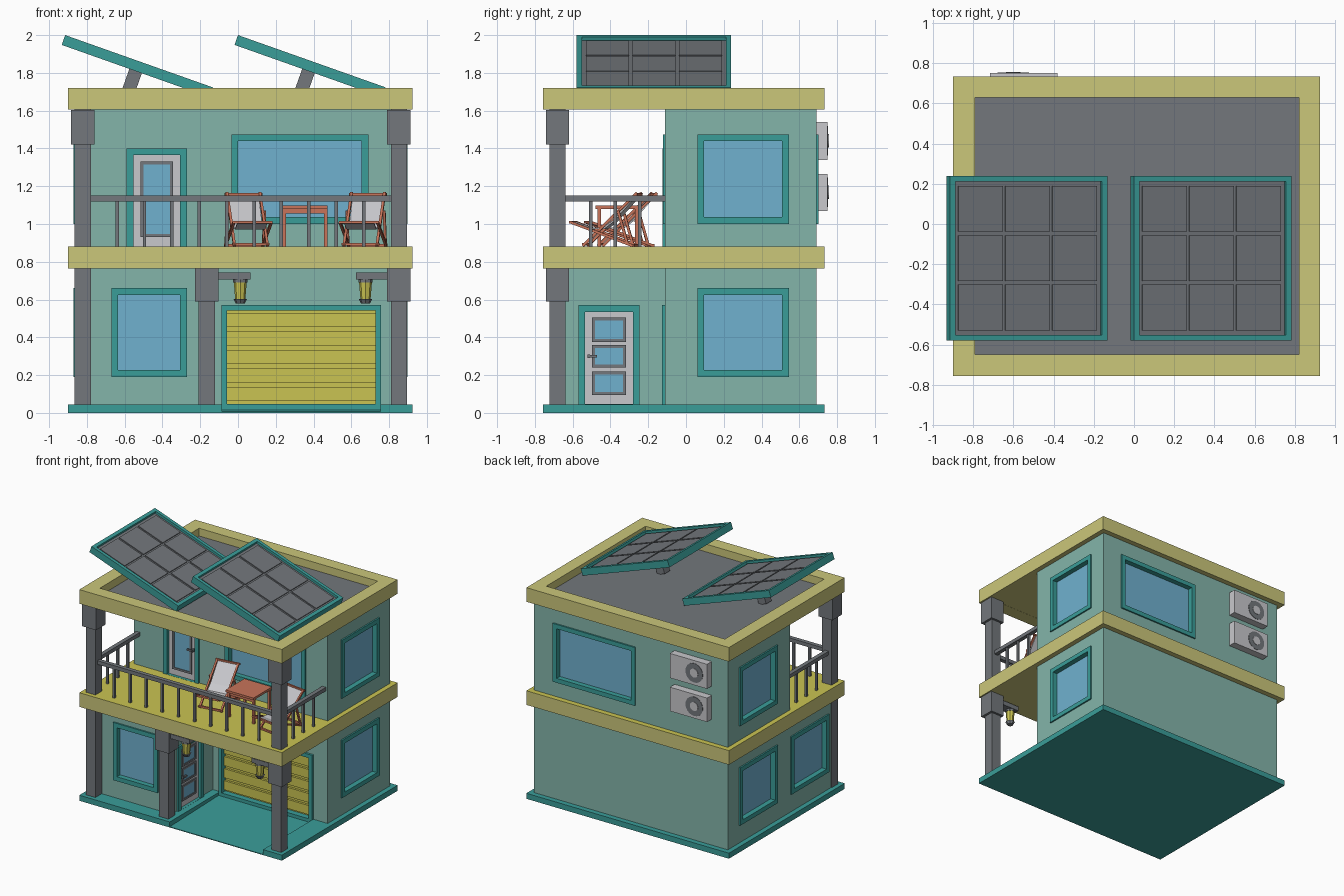
import bpy, bmesh, math
from mathutils import Matrix, Vector

if "Cube" in bpy.data.objects:
    bpy.data.objects.remove(bpy.data.objects["Cube"])


def mat(name, r, g, b):
    m = bpy.data.materials.new(name)
    lin = [(c / 255 / 12.92) if c < 11 else ((c / 255 + 0.055) / 1.055) ** 2.4 for c in (r, g, b)]
    m.diffuse_color = (*lin, 1)
    m.use_nodes = True
    m.node_tree.nodes["Principled BSDF"].inputs["Base Color"].default_value = m.diffuse_color
    return m


TEAL = mat("teal trim", 58, 157, 153)
WALL = mat("pale green wall", 132, 181, 170)
CREAM = mat("pale yellow slab", 203, 199, 122)
YELLOW = mat("strong yellow", 202, 196, 82)
GREY = mat("dark grey", 115, 119, 124)
LIGHT = mat("light grey", 200, 200, 204)
GLASS = mat("blue glass", 112, 177, 207)
BROWN = mat("red brown wood", 200, 116, 90)
I = Matrix.Identity(4)


def make(name, bm, mats, M=I):
    bmesh.ops.transform(bm, matrix=M, verts=bm.verts)
    bmesh.ops.recalc_face_normals(bm, faces=bm.faces)
    me = bpy.data.meshes.new(name)
    bm.to_mesh(me)
    bm.free()
    for m in mats if isinstance(mats, list) else [mats]:
        me.materials.append(m)
    ob = bpy.data.objects.new(name, me)
    bpy.context.collection.objects.link(ob)
    return ob


def add_box(bm, u, v, w, M=I):
    c = Vector(((u[0] + u[1]) / 2, (v[0] + v[1]) / 2, (w[0] + w[1]) / 2))
    S = Matrix.Diagonal((u[1] - u[0], v[1] - v[0], w[1] - w[0], 1))
    bmesh.ops.create_cube(bm, size=1, matrix=M @ Matrix.Translation(c) @ S)


def box(name, u, v, w, m, M=I):
    return boxes(name, [(u, v, w)], m, M)


def boxes(name, items, m, M=I):
    bm = bmesh.new()
    for it in items:
        add_box(bm, *it)
    return make(name, bm, m, M)


def prism(name, pts, w, m, M=I):
    bm = bmesh.new()
    f = bm.faces.new([bm.verts.new((a, b, w[0])) for a, b in pts])
    r = bmesh.ops.extrude_face_region(bm, geom=[f])
    vs = [e for e in r["geom"] if isinstance(e, bmesh.types.BMVert)]
    bmesh.ops.translate(bm, verts=vs, vec=(0, 0, w[1] - w[0]))
    return make(name, bm, m, M)


def ring(name, u, v, w, t, m, M=I):
    """Rectangular frame of border width t (number or per-axis pair sets)."""
    l, r, b, tp = t if isinstance(t, tuple) else (t,) * 4
    bm = bmesh.new()
    outer = [(u[0], v[0]), (u[1], v[0]), (u[1], v[1]), (u[0], v[1])]
    inner = [(u[0] + l, v[0] + b), (u[1] - r, v[0] + b), (u[1] - r, v[1] - tp), (u[0] + l, v[1] - tp)]
    loops = [[bm.verts.new((*p, z)) for p in q] for q, z in
             ((outer, w[0]), (outer, w[1]), (inner, w[1]), (inner, w[0]))]
    for k in range(4):
        a, c = loops[k], loops[(k + 1) % 4]
        for i in range(4):
            j = (i + 1) % 4
            bm.faces.new((a[i], a[j], c[j], c[i]))
    return make(name, bm, m, M)


def cone(name, r0, r1, z0, z1, n, m, M=I):
    bm = bmesh.new()
    bmesh.ops.create_cone(bm, cap_ends=True, segments=n, radius1=r0, radius2=r1, depth=z1 - z0,
                          matrix=Matrix.Translation((0, 0, (z0 + z1) / 2)))
    return make(name, bm, m, M)


def face(side, d):
    """Wall frame: u to the right, v up, w outward; d = distance of the wall plane."""
    R = Matrix.Rotation(math.radians({"front": 0, "right": 90, "back": 180, "left": 270}[side]), 4, "Z")
    return R @ Matrix.Translation((0, -d, 0)) @ Matrix.Rotation(math.pi / 2, 4, "X")


def cut(ob, items):
    bm = bmesh.new()
    for M, u, v, w in items:
        add_box(bm, u, v, w, M)
    cut_with(ob, make("cutter", bm, WALL))


def cut_with(ob, c):
    c.hide_render = True
    md = ob.modifiers.new("cut", "BOOLEAN")
    md.operation, md.object, md.solver = "DIFFERENCE", c, "EXACT"
    bpy.context.view_layer.objects.active = ob
    bpy.ops.object.modifier_apply(modifier="cut")
    bpy.data.objects.remove(c)


X, Y = (-0.90, 0.925), (-0.757, 0.733)
FRONT, BLOCK, RIGHT, BACK, LEFT = face("front", 0.11), face("front", 0.64), face("right", 0.885), face("back", 0.69), face("left", 0.86)
SIDE = face("right", -0.15)

# base with sloped driveway
base = box("base", X, Y, (0, 0.045), TEAL)
cut_with(base, prism("ramp_cutter", [(-0.8, 0.005), (-0.09, 0.022), (-0.09, 0.1), (-0.8, 0.1)],
                     (-0.085, 0.755), TEAL, face("right", 0)))

# walls
lower = prism("lower_walls", [(-0.86, -0.64), (-0.15, -0.64), (-0.15, -0.11), (0.885, -0.11),
                              (0.885, 0.69), (-0.86, 0.69)], (0.04, 0.77), WALL)
upper = box("upper_walls", (-0.86, 0.885), (-0.11, 0.69), (0.875, 1.61), WALL)

# floor slab (strong yellow on top) and roof
slab = box("middle_slab", X, Y, (0.765, 0.88), [CREAM, YELLOW])
for p in slab.data.polygons:
    p.material_index = 1 if p.normal.z > 0.5 else 0
ring("roof_rim", X, Y, (1.605, 1.72), (0.11, 0.105, 0.107, 0.105), CREAM)
box("ceiling", (-0.8, 0.83), (-0.66, 0.64), (1.606, 1.645), CREAM)
box("roof_floor", (-0.8, 0.83), (-0.66, 0.64), (1.645, 1.657), GREY)

# windows
low, high = (0.19, 0.66), (1.0, 1.475)
openings = {lower: [], upper: []}
for n, M, u, v, w in (("front_lower", BLOCK, (-0.67, -0.27), low, lower),
                      ("front_upper", FRONT, (-0.035, 0.69), high, upper),
                      ("right_lower", RIGHT, (0.06, 0.545), low, lower),
                      ("right_upper", RIGHT, (0.06, 0.545), high, upper),
                      ("left_rear_lower", LEFT, (-0.545, -0.06), low, lower),
                      ("left_front_lower", LEFT, (0.115, 0.6), low, lower),
                      ("left_upper", LEFT, (-0.545, -0.06), high, upper),
                      ("back_upper", BACK, (-0.71, 0.03), high, upper)):
    ring(n + "_window_frame", u, v, (-0.045, 0.012), 0.036, TEAL, M)
    box(n + "_window_glass", (u[0] + 0.02, u[1] - 0.02), (v[0] + 0.02, v[1] - 0.02), (-0.042, -0.03), GLASS, M)
    openings[w].append((M, (u[0] + 0.01, u[1] - 0.01), (v[0] + 0.01, v[1] - 0.01), (-0.05, 0.05)))

# doors with panes and handles
for n, M, u, v, panes, hx, w in (
        ("entry_door", SIDE, (-0.57, -0.245), (0.01, 0.57), [(0.375, 0.505), (0.24, 0.36), (0.095, 0.22)], -0.515, lower),
        ("balcony_door", FRONT, (-0.59, -0.27), (0.845, 1.4), [(0.93, 1.33)], -0.325, upper)):
    ring(n + "_frame", u, v, (-0.045, 0.015), 0.036, TEAL, M)
    box(n + "_leaf", (u[0] + 0.02, u[1] - 0.02), (v[0] + 0.02, v[1] - 0.02), (-0.042, -0.01), LIGHT, M)
    for p in panes:
        ring(n + "_pane_frame", (u[0] + 0.073, u[1] - 0.073), p, (-0.011, -0.001), 0.016, GREY, M)
        box(n + "_pane", (u[0] + 0.08, u[1] - 0.08), (p[0] + 0.01, p[1] - 0.01), (-0.011, -0.006), GLASS, M)
    z = (v[0] + v[1]) / 2 + 0.01
    d = 0.045 if hx < -0.4 else -0.045
    boxes(n + "_handle", [((hx - 0.007, hx + 0.007), (z - 0.01, z + 0.01), (-0.011, 0.02)),
                          ((min(hx, hx + d), max(hx, hx + d)), (z - 0.007, z + 0.007), (0.01, 0.022))], GREY, M)
    openings[w].append((M, (u[0] + 0.01, u[1] - 0.01), (v[0], v[1] - 0.01), (-0.05, 0.05)))

# garage door
ring("garage_frame", (-0.087, 0.757), (0.018, 0.572), (-0.045, 0.018), 0.03, TEAL, FRONT)
box("garage_door", (-0.07, 0.74), (0.03, 0.56), (-0.042, -0.03), YELLOW, FRONT)
boxes("garage_slats", [((-0.06, 0.735), (0.064 + 0.098 * i, 0.138 + 0.098 * i), (-0.031, -0.012))
                       for i in range(5)], YELLOW, FRONT)
openings[lower].append((FRONT, (-0.075, 0.745), (0.0, 0.56), (-0.05, 0.05)))
for ob, items in openings.items():
    cut(ob, items)

# pillars with capitals
for n, x, z0, z1, cap in (("left_lower", -0.822, 0.04, 0.77, 0), ("middle_lower", -0.165, 0.04, 0.77, 0.59),
                          ("right_lower", 0.852, 0.04, 0.77, 0.59), ("left_upper", -0.822, 0.875, 1.606, 1.42),
                          ("right_upper", 0.852, 0.875, 1.606, 1.42)):
    box(n + "_pillar", (x - 0.043, x + 0.043), (-0.722, -0.638), (z0, z1), GREY)
    if cap:
        box(n + "_capital", (x - 0.062, x + 0.062), (-0.742, -0.62), (cap, z1 - 0.002), GREY)

# lamps on brackets
for n, a, x in (("left", (-0.11, 0.065), 0.012), ("right", (0.625, 0.8), 0.675)):
    M = Matrix.Translation((x, -0.68, 0))
    box(n + "_lamp_bracket", a, (-0.72, -0.64), (0.705, 0.742), GREY)
    cone(n + "_lamp_cap", 0.038, 0.038, 0.69, 0.706, 8, GREY, M)
    cone(n + "_lamp_glass", 0.027, 0.034, 0.603, 0.69, 8, YELLOW, M)
    cone(n + "_lamp_base", 0.024, 0.037, 0.58, 0.604, 8, GREY, M)

# balcony railing
rz = (1.12, 1.15)
boxes("railing_top", [((-0.8, 0.83), (-0.697, -0.663), rz)] +
      [((x - 0.017, x + 0.017), (-0.65, -0.108), rz) for x in (-0.822, 0.852)], GREY)
boxes("railing_posts", [((x - 0.009, x + 0.009), (-0.689, -0.671), (0.875, 1.125))
                        for x in [-0.64 + 0.145 * i for i in range(10)]] +
      [((x - 0.009, x + 0.009), (y - 0.009, y + 0.009), (0.875, 1.125))
       for x in (-0.822, 0.852) for y in (-0.505, -0.375, -0.245)], GREY)

# table
boxes("table", [((0.225, 0.475), (-0.48, -0.24), (1.08, 1.098))] +
      [((x - 0.009, x + 0.009), (y - 0.009, y + 0.009), (0.878, 1.085)) for x in (0.245, 0.465) for y in (-0.46, -0.26)] +
      [((0.245, 0.465), (y - 0.006, y + 0.006), (1.055, 1.082)) for y in (-0.46, -0.26)], BROWN)

# folding deck chairs
for n, x, y, a in (("left", 0.052, -0.335, 8), ("right", 0.665, -0.415, -8)):
    M = Matrix.Translation((x, y, 0.88)) @ Matrix.Rotation(math.radians(a), 4, "Z")
    rods = []
    for s in (-1, 1):
        rods += [((s * 0.088, -0.12, 0.004), (s * 0.088, 0.17, 0.285)),
                 ((s * 0.1, -0.185, 0.13), (s * 0.1, 0.15, 0.004)),
                 ((s * 0.1, 0.07, 0.19), (s * 0.1, 0.12, 0.015))]
    rods += [((-0.1, p, q), (0.1, p, q)) for p, q in ((-0.185, 0.13), (0.15, 0.008), (-0.115, 0.012), (0.165, 0.278))]
    bm = bmesh.new()
    for p, q in rods:
        p, q = Vector(p), Vector(q)
        T = Matrix.Translation(p) @ (q - p).to_track_quat("Z", "Y").to_matrix().to_4x4()
        add_box(bm, (-0.007, 0.007), (-0.007, 0.007), (0, (q - p).length), T)
    make(n + "_chair_frame", bm, BROWN, M)
    path = [(-0.185, 0.134), (-0.09, 0.1), (-0.01, 0.102), (0.04, 0.14), (0.165, 0.28)]
    prism(n + "_chair_sling", path + [(p + 0.003, q - 0.008) for p, q in reversed(path)], (-0.08, 0.08), LIGHT,
          M @ face("right", 0))

# tilted solar panels with cells and supports
for n, x in (("left", -0.915), ("right", 0.0)):
    M = Matrix.Translation((x, -0.17, 2.0)) @ Matrix.Rotation(math.radians(19.5), 4, "Y")
    ring(n + "_panel_frame", (0, 0.83), (-0.409, 0.409), (-0.055, 0), 0.028, TEAL, M)
    box(n + "_panel", (0.02, 0.81), (-0.39, 0.39), (-0.045, -0.02), GREY, M)
    boxes(n + "_panel_cells", [((0.05 + 0.248 * i, 0.284 + 0.248 * i), (-0.36 + 0.246 * j, -0.132 + 0.246 * j),
                                (-0.021, -0.012)) for i in range(3) for j in range(3)], GREY, M)
    box(n + "_panel_support", (0.38, 0.45), (-0.035, 0.035), (-0.215, -0.04), GREY, M)

# air conditioners on the back wall
for n, z in (("lower", (1.07, 1.265)), ("upper", (1.34, 1.54))):
    box(n + "_cooler_body", (0.38, 0.715), z, (-0.005, 0.06), LIGHT, BACK)
    C = BACK @ Matrix.Translation((0.6, (z[0] + z[1]) / 2, 0))
    cone(n + "_cooler_fan", 0.078, 0.078, 0.055, 0.063, 20, GREY, C)
    cone(n + "_cooler_hub", 0.036, 0.036, 0.06, 0.066, 16, LIGHT, C)
